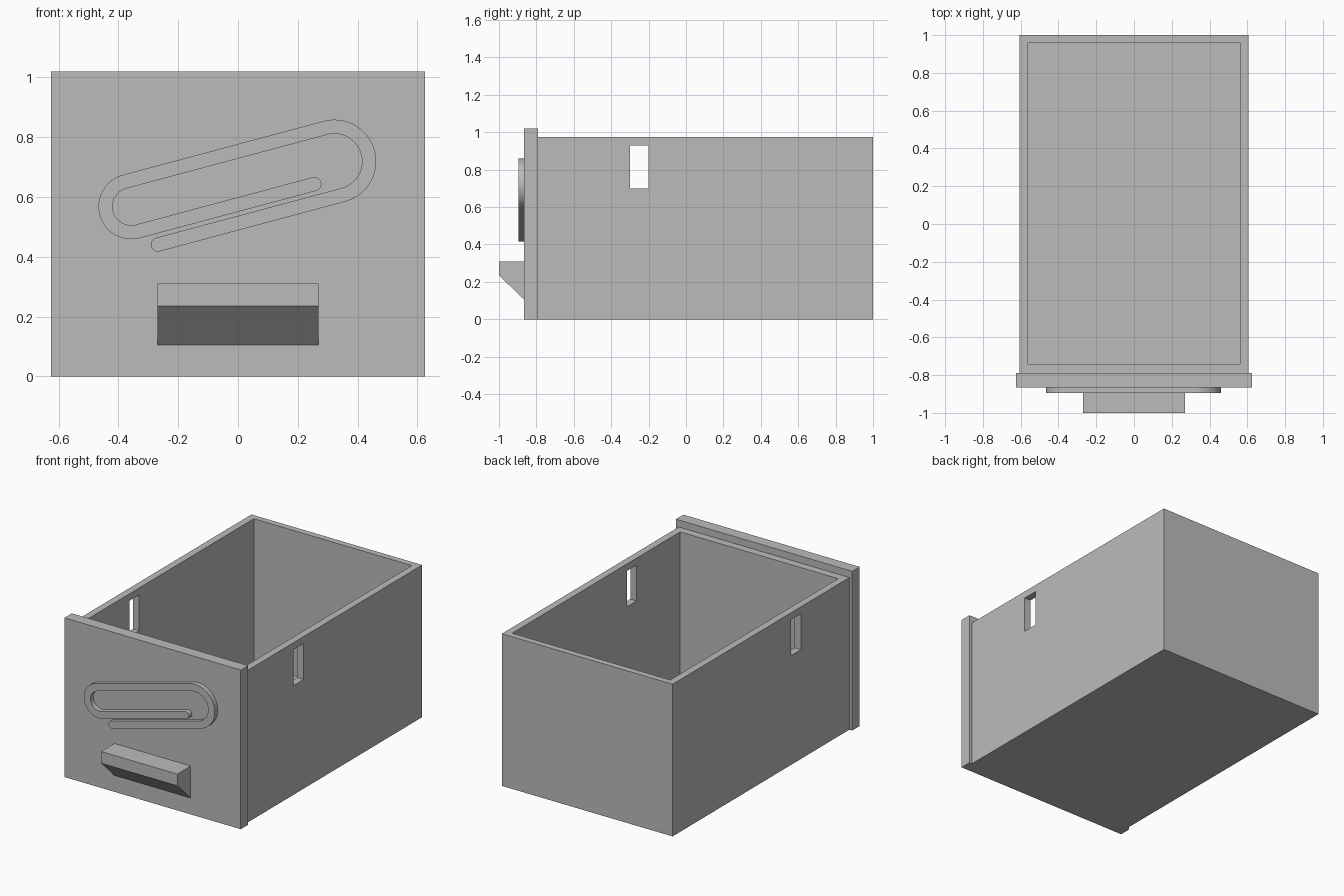
import bpy, bmesh
from math import sin, cos, pi, radians
from mathutils import Matrix, Vector

default = bpy.data.objects.get("Cube")
if default:
    bpy.data.objects.remove(default, do_unlink=True)

grey = bpy.data.materials.new("plain grey")
grey.use_nodes = True
GREY = (0.5, 0.5, 0.5, 1)
grey.diffuse_color = GREY
grey.node_tree.nodes["Principled BSDF"].inputs["Base Color"].default_value = GREY


def finish(name, bm):
    bmesh.ops.recalc_face_normals(bm, faces=bm.faces)
    mesh = bpy.data.meshes.new(name)
    bm.to_mesh(mesh)
    bm.free()
    mesh.materials.append(grey)
    obj = bpy.data.objects.new(name, mesh)
    bpy.context.collection.objects.link(obj)
    return obj


def block(name, lo, hi):
    lo, hi = Vector(lo), Vector(hi)
    bm = bmesh.new()
    place = Matrix.Translation((lo + hi) / 2) @ Matrix.Diagonal((*(hi - lo), 1))
    bmesh.ops.create_cube(bm, size=1, matrix=place)
    return finish(name, bm)


def extrude_faces(bm, vector):
    made = bmesh.ops.extrude_face_region(bm, geom=bm.faces[:])["geom"]
    verts = [g for g in made if isinstance(g, bmesh.types.BMVert)]
    bmesh.ops.translate(bm, verts=verts, vec=vector)


def cut(target, cutter):
    mod = target.modifiers.new("cut", "BOOLEAN")
    mod.operation = "DIFFERENCE"
    mod.solver = "EXACT"
    mod.object = cutter
    bpy.context.view_layer.objects.active = target
    bpy.ops.object.modifier_apply(modifier=mod.name)
    bpy.data.objects.remove(cutter, do_unlink=True)


# Open drawer box with a slot through both side walls
box = block("drawer_box", (-0.605, -0.79, 0), (0.605, 1, 0.975))
cut(box, block("cavity_cutter", (-0.56, -0.74, 0.045), (0.56, 0.96, 1.2)))
cut(box, block("slot_cutter", (-0.8, -0.3, 0.7), (0.8, -0.2, 0.93)))

# Front panel, slightly larger than the box
block("front_panel", (-0.625, -0.865, 0), (0.625, -0.79, 1.02))

# Wedge-shaped pull handle
bm = bmesh.new()
profile = [(-0.865, 0.31), (-1, 0.31), (-1, 0.235), (-0.865, 0.105)]
bm.faces.new([bm.verts.new((-0.27, y, z)) for y, z in profile])
extrude_faces(bm, (0.54, 0, 0))
finish("pull_handle", bm)

# Paper clip relief: a flat wire bent around two arcs, tilted on the panel
HALF = 0.0235
TILT = radians(15)
STEPS = 32
TOP, INNER, LOWER = 0.727, 0.555, 0.495


def arc(s, n, r, start, end):
    """Points of an arc as (centre, radius, angle)."""
    return [(s, n, r, start + (end - start) * i / STEPS) for i in range(STEPS + 1)]


path = [(0.413, (TOP + INNER) / 2, (TOP - INNER) / 2, 1.5 * pi)]
path += arc(-0.198, (TOP + INNER) / 2, (TOP - INNER) / 2, 1.5 * pi, 0.5 * pi)
path += arc(0.4975, (TOP + LOWER) / 2, (TOP - LOWER) / 2, 0.5 * pi, -0.5 * pi)
path += [(-0.145, (TOP + LOWER) / 2, (TOP - LOWER) / 2, -0.5 * pi)]

bm = bmesh.new()


def wire_vert(s, n, r, angle):
    s, n = s + r * cos(angle), n + r * sin(angle)
    return bm.verts.new((s * cos(TILT) - n * sin(TILT), -0.865,
                         s * sin(TILT) + n * cos(TILT)))


outer = [wire_vert(s, n, r + HALF, a) for s, n, r, a in path]
inner = [wire_vert(s, n, r - HALF, a) for s, n, r, a in path]
for i in range(len(path) - 1):
    bm.faces.new((outer[i], outer[i + 1], inner[i + 1], inner[i]))

# Rounded wire ends
for s, n, first, last, turn in ((0.413, INNER, outer[0], inner[0], 1),
                                (-0.145, LOWER, outer[-1], inner[-1], -1)):
    cap = [wire_vert(s, n, HALF, -pi / 2 + turn * pi * i / 12) for i in range(1, 12)]
    bm.faces.new([first] + cap + [last])

extrude_faces(bm, (0, -0.03, 0))
clip = finish("paper_clip_relief", bm)
bpy.ops.object.select_all(action="DESELECT")
clip.select_set(True)
bpy.context.view_layer.objects.active = clip
bpy.ops.object.shade_smooth_by_angle(angle=radians(30))
